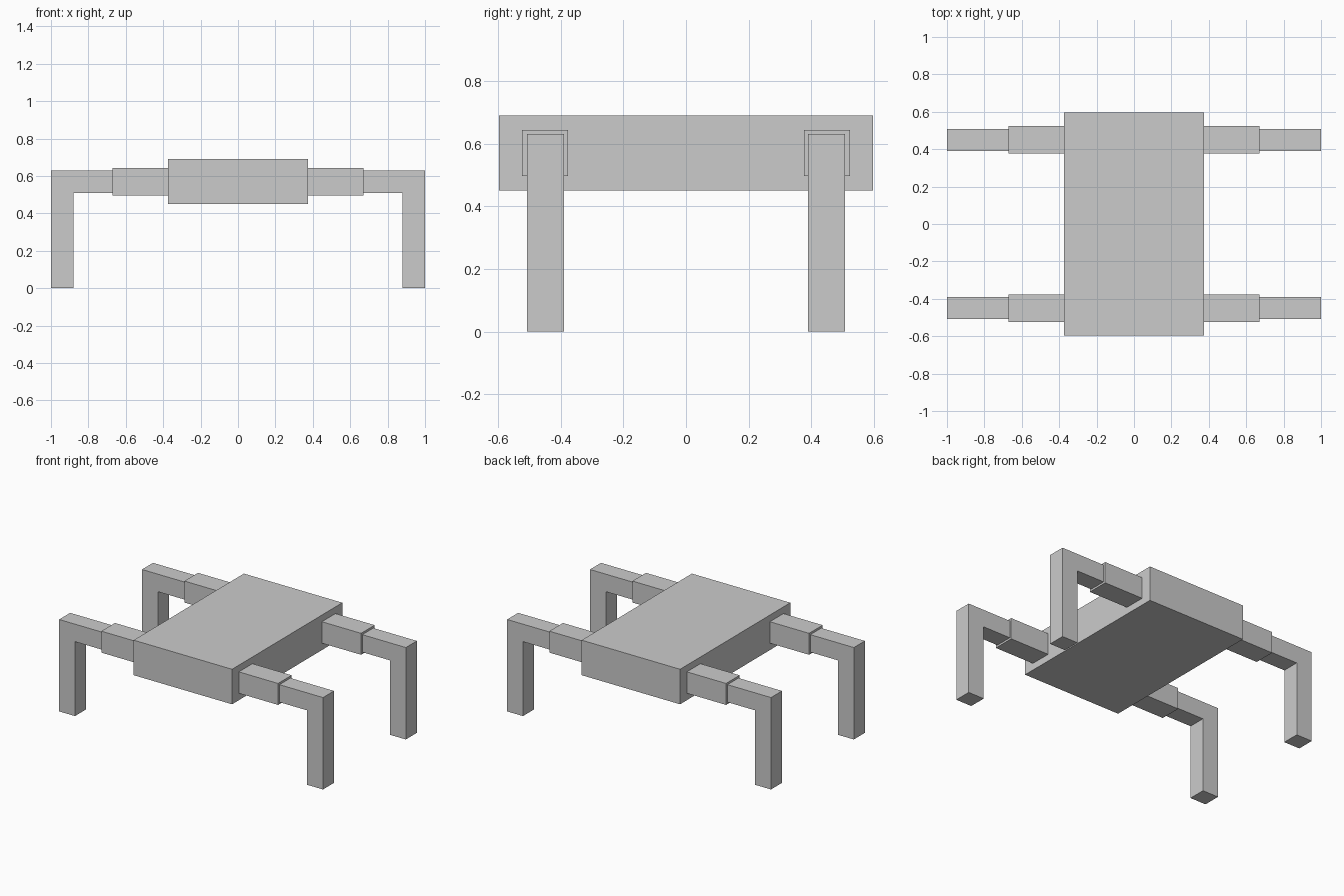
import bpy
import bmesh

old = bpy.data.objects.get("Cube")
if old:
    bpy.data.objects.remove(old, do_unlink=True)

# Single flat colour
grey = bpy.data.materials.new("plain grey")
grey.use_nodes = True
colour = (0.6, 0.6, 0.6, 1)
grey.diffuse_color = colour
grey.node_tree.nodes["Principled BSDF"].inputs["Base Color"].default_value = colour


def extruded(name, profile, y0, y1):
    """Extrude an x-z outline from y0 to y1."""
    bm = bmesh.new()
    face = bm.faces.new([bm.verts.new((x, y0, z)) for x, z in profile])
    moved = bmesh.ops.extrude_face_region(bm, geom=[face])["geom"]
    for v in moved:
        if isinstance(v, bmesh.types.BMVert):
            v.co.y = y1
    bmesh.ops.recalc_face_normals(bm, faces=bm.faces)
    mesh = bpy.data.meshes.new(name)
    bm.to_mesh(mesh)
    bm.free()
    mesh.materials.append(grey)
    obj = bpy.data.objects.new(name, mesh)
    bpy.context.collection.objects.link(obj)
    return obj


def rect(x0, x1, z0, z1):
    return [(x0, z0), (x1, z0), (x1, z1), (x0, z1)]


# Body slab
extruded("body", rect(-0.373, 0.373, 0.45, 0.69), -0.597, 0.597)

# Four legs: thick hip block, then a bent lower leg
bent_leg = [(0.67, 0.51), (0.88, 0.51), (0.88, 0), (1, 0), (1, 0.63), (0.67, 0.63)]
for side, sx in (("left", 1), ("right", -1)):
    for end, sy in (("front", -1), ("back", 1)):
        hip = [(sx * x, z) for x, z in rect(0.373, 0.67, 0.497, 0.644)]
        leg = [(sx * x, z) for x, z in bent_leg]
        extruded(f"{end}_{side}_hip", hip, sy * 0.376, sy * 0.523)
        extruded(f"{end}_{side}_leg", leg, sy * 0.389, sy * 0.508)
